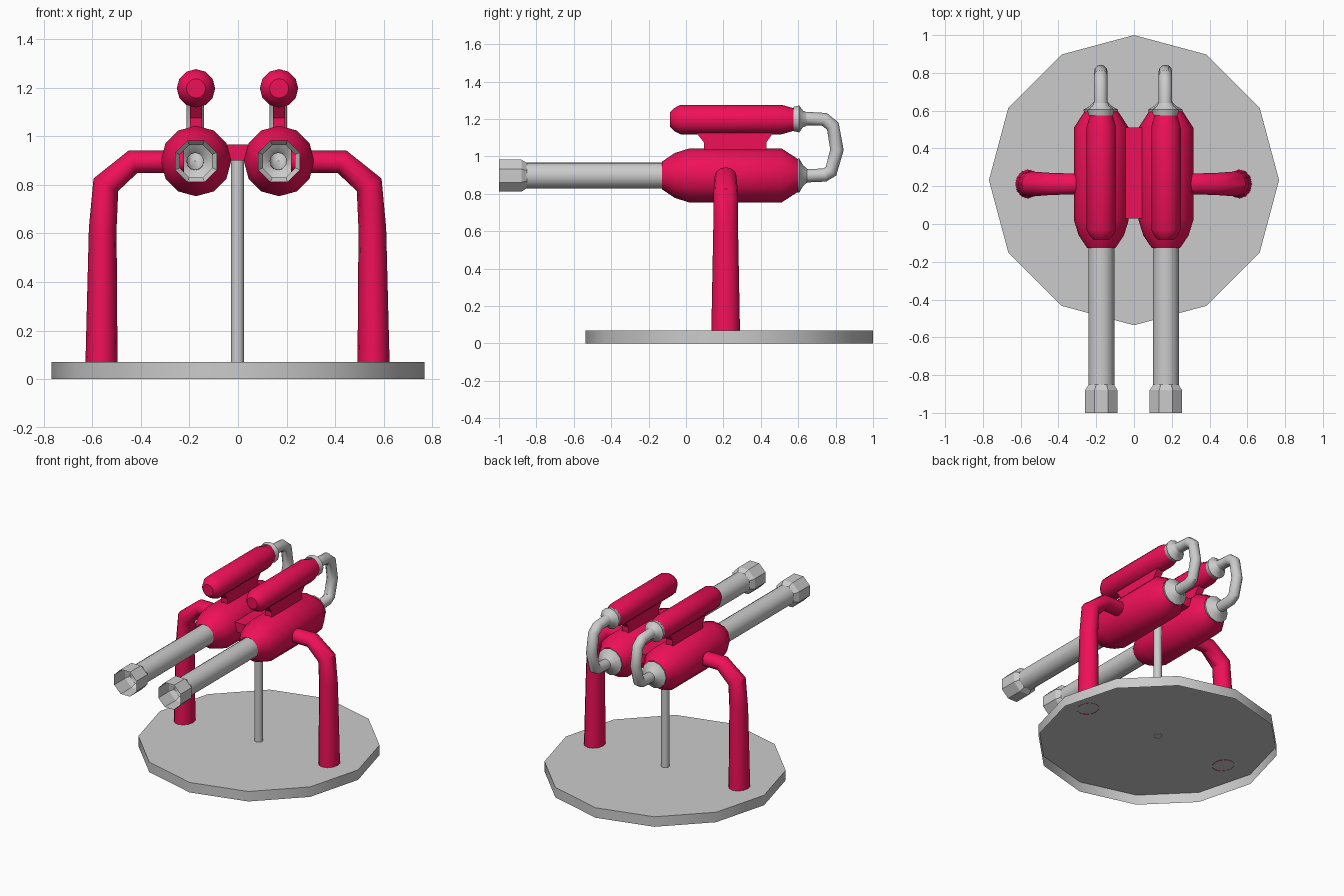
import bpy, bmesh
from math import cos, sin, pi, radians
from mathutils import Vector

if "Cube" in bpy.data.objects:
    bpy.data.objects.remove(bpy.data.objects["Cube"])

CX = -0.002          # mirror plane of the gun pair
red = bpy.data.materials.new("red_paint")
red.diffuse_color = (0.87, 0.005, 0.10, 1)
red.use_nodes = True
red.node_tree.nodes["Principled BSDF"].inputs["Base Color"].default_value = red.diffuse_color


def finish(ob, mat=None, smooth=True):
    if mat:
        ob.data.materials.append(mat)
    bpy.ops.object.select_all(action='DESELECT')
    ob.select_set(True)
    bpy.context.view_layer.objects.active = ob
    if smooth:
        bpy.ops.object.shade_smooth_by_angle(angle=radians(40))
    return ob


def make(name, bm, mat=None, smooth=True):
    bmesh.ops.recalc_face_normals(bm, faces=bm.faces)
    me = bpy.data.meshes.new(name)
    bm.to_mesh(me)
    bm.free()
    ob = bpy.data.objects.new(name, me)
    bpy.context.collection.objects.link(ob)
    return finish(ob, mat, smooth)


def lathe(name, origin, axis, profile, n, mat=None, smooth=True, phase=0.0, caps=(True, True)):
    """Spin (position along axis, radius) pairs around a y or z axis; caps are optional."""
    bm = bmesh.new()
    rings = []
    for t, r in profile:
        ring = []
        for i in range(n):
            a = phase + 2 * pi * i / n
            c = (r * cos(a), t, r * sin(a)) if axis == 'y' else (r * cos(a), r * sin(a), t)
            ring.append(bm.verts.new(Vector(origin) + Vector(c)))
        rings.append(ring)
    for a, b in zip(rings, rings[1:]):
        for i in range(n):
            j = (i + 1) % n
            bm.faces.new((a[i], a[j], b[j], b[i]))
    for cap, ring in zip(caps, (rings[0], rings[-1])):
        if cap:
            bm.faces.new(ring)
    return make(name, bm, mat, smooth)


def extrude_x(name, x, half, outline, mat):
    """Extrude a (y, z) outline sideways about x."""
    bm = bmesh.new()
    f = bm.faces.new([bm.verts.new((x - half, y, z)) for y, z in outline])
    ext = bmesh.ops.extrude_face_region(bm, geom=[f])
    moved = [v for v in ext['geom'] if isinstance(v, bmesh.types.BMVert)]
    bmesh.ops.translate(bm, verts=moved, vec=(2 * half, 0, 0))
    bmesh.ops.holes_fill(bm, edges=bm.edges)
    return make(name, bm, mat, False)


def tube(name, path, mat=None, y_stretch=1.0):
    """Sweep a circle along (x, y, z, radius) points; both ends are hidden, so open."""
    cu = bpy.data.curves.new(name, 'CURVE')
    cu.dimensions = '3D'
    cu.bevel_depth = 1.0
    cu.bevel_resolution = 4
    sp = cu.splines.new('POLY')
    sp.points.add(len(path) - 1)
    for p, (x, y, z, r) in zip(sp.points, path):
        p.co = (x, y, z, 1)
        p.radius = r
    ob = bpy.data.objects.new(name, cu)
    bpy.context.collection.objects.link(ob)
    finish(ob, smooth=False)
    bpy.ops.object.convert(target='MESH')
    ob = bpy.context.view_layer.objects.active
    y0 = path[0][1]
    for v in ob.data.vertices:
        v.co.y = y0 + (v.co.y - y0) * y_stretch
    return finish(ob, mat)


OPEN = (False, False)
# Base plate, hollow underneath, and centre post
lathe("base_plate", (0, 0.232, 0), 'z', [(0, 0.768), (0.07, 0.768)], 12, caps=(False, True))
lathe("centre_post", (CX, 0.232, 0), 'z', [(0.068, 0.027), (0.94, 0.027)], 12, caps=OPEN)

# Bridge between the two bodies
extrude_x("body_bridge", CX, 0.08,
          [(0.03, 0.90), (0.51, 0.90), (0.51, 0.965), (0.03, 0.965)], red)

for s, side in ((-1, "left"), (1, "right")):
    x = CX + s * 0.171
    # Main body and upper tank
    lathe(side + "_body", (x, 0, 0.898), 'y',
          [(-0.127, 0.075), (-0.06, 0.12), (0.02, 0.145), (0.51, 0.145), (0.595, 0.09)],
          12, red, caps=OPEN)
    lathe(side + "_tank", (x, 0, 1.197), 'y',
          [(-0.085, 0.04), (-0.065, 0.06), (-0.03, 0.079), (0.51, 0.079), (0.59, 0.056)],
          12, red)
    # Bracket carrying the tank
    extrude_x(side + "_bracket", x, 0.025,
              [(0.095, 1.02), (0.43, 1.02), (0.43, 1.075), (0.475, 1.14),
               (0.045, 1.14), (0.095, 1.075)], red)
    # Open thin barrel running through the body, with octagonal muzzle sleeve
    lathe(side + "_barrel", (x, 0, 0.897), 'y', [(-0.855, 0.069), (0.59, 0.069)], 16, caps=OPEN)
    lathe(side + "_muzzle", (x, 0, 0.897), 'y',
          [(-1.0, 0.093), (-0.88, 0.093), (-0.85, 0.072)],
          8, smooth=False, phase=pi / 8, caps=OPEN)
    # Rear collars and feed hose
    hx = x - 0.003
    for level, z, r in (("lower", 0.897, 0.092), ("upper", 1.2, 0.072)):
        lathe(f"{side}_{level}_collar", (hx, 0, z), 'y',
              [(0.575, r * 0.9), (0.605, r), (0.625, r * 0.62), (0.65, 0.034)], 12, caps=OPEN)
    hose = [(0.63, 1.203), (0.74, 1.198), (0.785, 1.162), (0.807, 1.035),
            (0.775, 0.92), (0.74, 0.9), (0.63, 0.896)]
    tube(side + "_hose", [(hx, y, z, 0.036) for y, z in hose])
    # Bent support leg
    leg = [(0.56, 0.068, 0.066), (0.555, 0.62, 0.057), (0.542, 0.8, 0.057),
           (0.43, 0.895, 0.05), (0.22, 0.895, 0.046)]
    tube(side + "_leg", [(CX + s * lx, 0.212, z, r) for lx, z, r in leg], red, 1.16)
